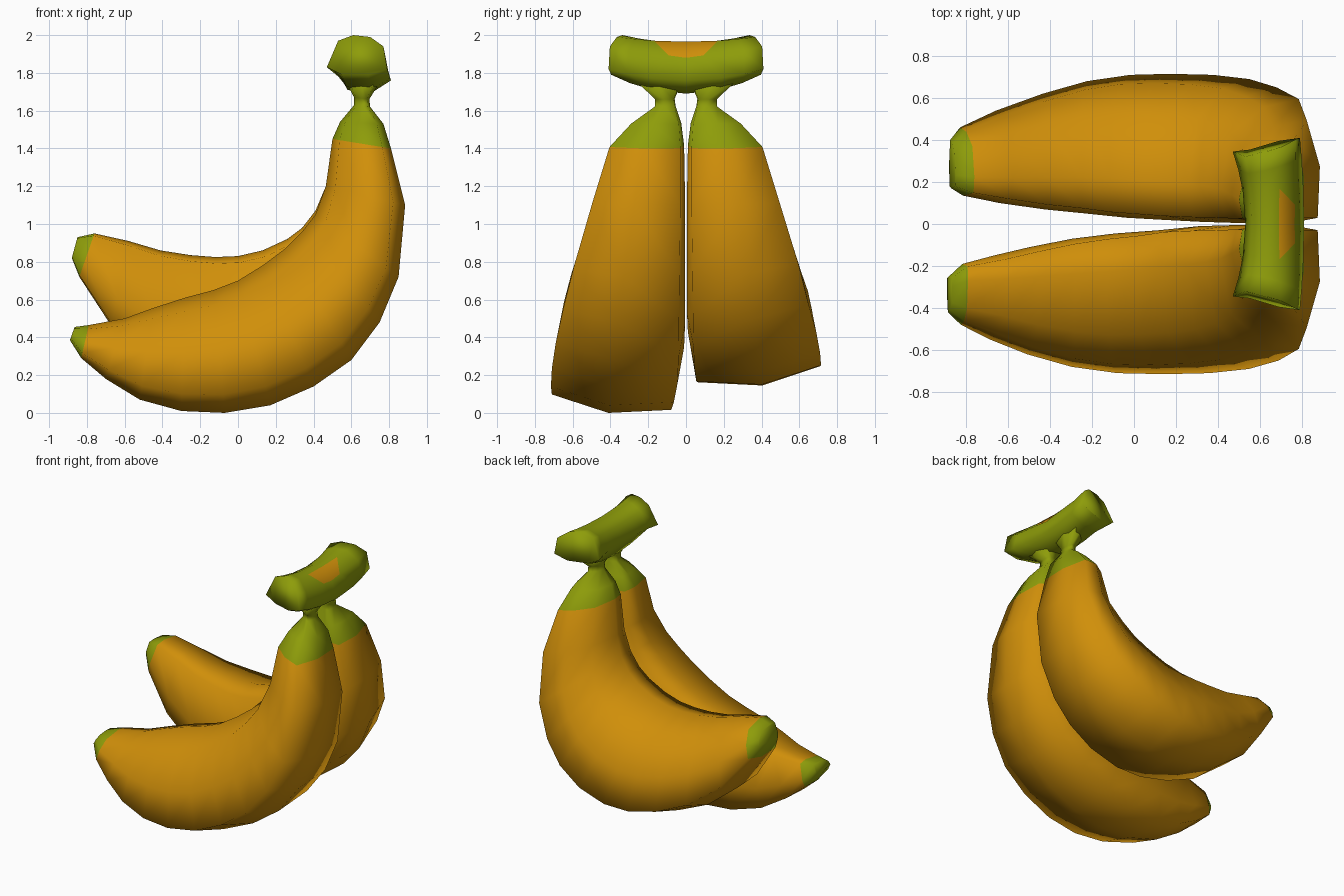
import bpy, bmesh, math

def material(name, rgb):
    m = bpy.data.materials.new(name)
    m.diffuse_color = (*rgb, 1)
    return m

YELLOW = material("ripe_yellow", (0.63, 0.275, 0.003))
GREEN = material("stem_green", (0.27, 0.335, 0.003))

def loft(name, rings, is_green):
    """Skin a list of closed rings, cap both ends, colour faces by ring and column."""
    bm = bmesh.new()
    loops = [[bm.verts.new(p) for p in ring] for ring in rings]
    n = len(loops[0])
    for i, (a, b) in enumerate(zip(loops, loops[1:])):
        for j in range(n):
            k = (j + 1) % n
            f = bm.faces.new((a[j], a[k], b[k], b[j]))
            f.material_index = int(is_green(i, j))
    for loop in (loops[0], loops[-1]):
        bm.faces.new(loop).material_index = 1
    for f in bm.faces:
        f.smooth = True
    bmesh.ops.recalc_face_normals(bm, faces=bm.faces)
    me = bpy.data.meshes.new(name)
    bm.to_mesh(me)
    bm.free()
    me.materials.append(YELLOW)
    me.materials.append(GREEN)
    ob = bpy.data.objects.new(name, me)
    bpy.context.collection.objects.link(ob)
    return ob

# Fruit cross-section: (across, outward), across -1 is the side away from the other fruit
SECTION = [(-.1, 1), (.9, .95), (1, .35), (.92, -.9), (.45, -1), (-.45, -.76), (-.87, -.05), (-1, .7)]

# Stations: outer x, outer z, inner x, inner z, far |y|, near |y|
NECK = [
    (.75, 1.75, .56, 1.77, .26, .02),
    (.695, 1.66, .615, 1.67, .165, .06),
    (.70, 1.62, .615, 1.63, .165, .055),
    (.77, 1.53, .54, 1.54, .29, .025),
    (.81, 1.40, .50, 1.45, .405, .01),
    (.885, 1.10, .465, 1.20, .495, 0.005),
]
FRONT = [
    (.85, .72, .41, 1.05, .595, .005),
    (.75, .48, .34, .96, .65, .005),
    (.60, .28, .25, .87, .69, .005),
    (.40, .14, .13, .78, .71, .01),
    (.17, .04, 0, .70, .715, .03),
    (-.07, 0, -.13, .65, .71, .045),
    (-.30, .01, -.28, .61, .68, .07),
    (-.52, .07, -.45, .555, .62, .11),
    (-.70, .18, -.60, .50, .55, .15),
    (-.83, .29, -.79, .465, .48, .19),
    (-.89, .385, -.865, .455, .42, .25),
]
BACK = [
    (.85, .74, .41, 1.07, .595, .005),
    (.74, .50, .34, .98, .65, .005),
    (.60, .34, .26, .92, .69, .005),
    (.42, .22, .13, .86, .71, .01),
    (.20, .15, 0, .83, .715, .02),
    (0, .145, -.12, .825, .71, .03),
    (-.22, .19, -.25, .835, .68, .05),
    (-.44, .28, -.41, .86, .62, .07),
    (-.67, .46, -.58, .91, .54, .10),
    (-.84, .72, -.76, .95, .46, .135),
    (-.88, .82, -.85, .93, .40, .17),
]

def fruit(name, stations, side):
    rings = []
    for ox, oz, ix, iz, far, near in stations:
        ring = []
        for v, u in SECTION:
            t = (u + 1) / 2
            y = (far + near) / 2 - v * (far - near) / 2
            ring.append((ix + (ox - ix) * t, side * y, iz + (oz - iz) * t))
        rings.append(ring)
    last = len(stations) - 2
    return loft(name, rings, lambda i, j: i < 4 or i == last)

fruit("front_banana", NECK + FRONT, -1)
fruit("back_banana", NECK + BACK, 1)

# Crown joining both stems: a curved bar, blended from centre section to end section
MID = [(.53, 1.82), (.56, 1.93), (.62, 1.96), (.69, 1.965), (.765, 1.88), (.81, 1.76), (.70, 1.69), (.58, 1.71)]
END = [(.47, 1.83), (.53, 1.97), (.61, 2.0), (.70, 1.99), (.77, 1.94), (.79, 1.82), (.69, 1.79), (.55, 1.79)]

def crown_ring(s):
    ring = []
    for j, ((mx, mz), (ex, ez)) in enumerate(zip(MID, END)):
        t = s * s
        reach = .345 + .3 * (ex - .47) - .32 * max(0, ez - 1.84) - .5 * max(0, 1.82 - ez)
        if j == 4 and abs(s) < .5:      # taper the scar towards its lower edge
            reach *= .5
        ring.append((mx + (ex - mx) * t, s * min(reach, .41), mz + (ez - mz) * t))
    return ring

STEPS = [-1, -.75, -.46, 0, .46, .75, 1]
# The cut scar in the middle of the crown stays yellow
loft("crown", [crown_ring(s) for s in STEPS],
     lambda i, j: not (j == 3 and i in (2, 3)))
